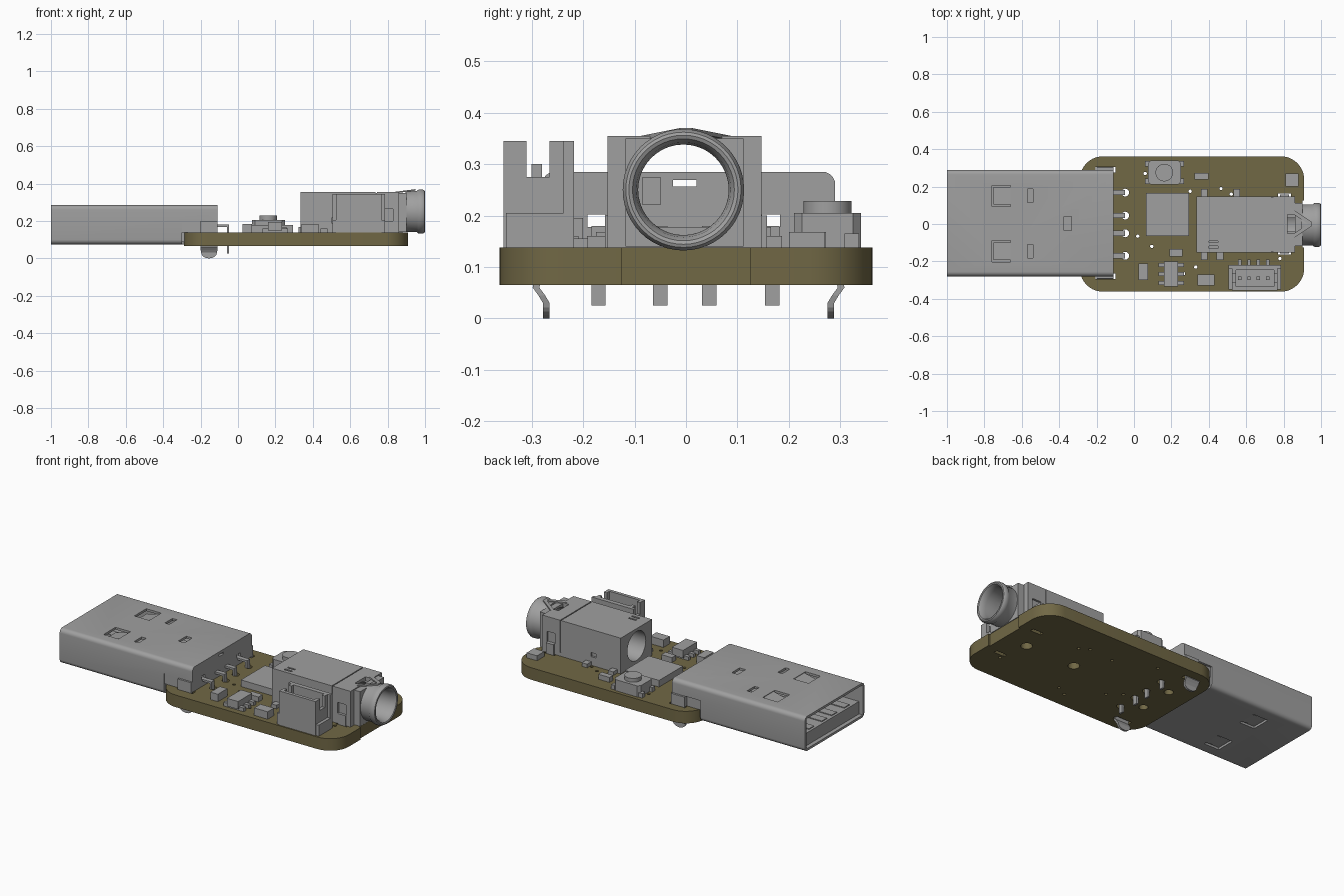
import bpy, bmesh, math
from mathutils import Matrix, Vector

if "Cube" in bpy.data.objects:
    bpy.data.objects.remove(bpy.data.objects["Cube"])


def material(name, rgb):
    m = bpy.data.materials.new(name)
    m.use_nodes = True
    m.diffuse_color = (*rgb, 1)
    m.node_tree.nodes["Principled BSDF"].inputs["Base Color"].default_value = (*rgb, 1)
    return m


GREY = material("plain_grey", (0.35, 0.35, 0.35))
OLIVE = material("board_olive", (0.165, 0.138, 0.06))


def add_box(bm, x0, x1, y0, y1, z0, z1):
    size = Matrix.Diagonal((x1 - x0, y1 - y0, z1 - z0, 1))
    mid = Matrix.Translation(((x0 + x1) / 2, (y0 + y1) / 2, (z0 + z1) / 2))
    bmesh.ops.create_cube(bm, size=1, matrix=mid @ size)


def add_cyl(bm, center, radius, depth, axis="Z", seg=32):
    turn = Matrix.Rotation(math.pi / 2, 4, "Y") if axis == "X" else Matrix()
    bmesh.ops.create_cone(bm, cap_ends=True, segments=seg, radius1=radius, radius2=radius,
                          depth=depth, matrix=Matrix.Translation(center) @ turn)


def finish(name, bm, mat=GREY):
    bmesh.ops.recalc_face_normals(bm, faces=bm.faces)
    me = bpy.data.meshes.new(name)
    bm.to_mesh(me)
    bm.free()
    me.materials.append(mat)
    ob = bpy.data.objects.new(name, me)
    bpy.context.collection.objects.link(ob)
    return ob


def box(name, *dims, mat=GREY, bevel=0, axis=0, seg=6):
    """Box with optional rounding of the edges that run along one axis."""
    bm = bmesh.new()
    add_box(bm, *dims)
    if bevel:
        edges = [e for e in bm.edges
                 if abs((e.verts[0].co - e.verts[1].co).normalized()[axis]) > 0.9]
        bmesh.ops.bevel(bm, geom=edges, offset=bevel, segments=seg, profile=0.5, affect="EDGES")
    return finish(name, bm, mat)


def smooth(ob):
    bpy.ops.object.select_all(action="DESELECT")
    ob.select_set(True)
    bpy.context.view_layer.objects.active = ob
    bpy.ops.object.shade_smooth_by_angle(angle=math.radians(35))


def cut(ob, boxes=(), cyls=()):
    """Subtract boxes and cylinders, then drop the cutter."""
    for kind, items in ((add_box, boxes), (add_cyl, cyls)):
        for item in items:
            bm = bmesh.new()
            kind(bm, *item)
            cutter = finish("cutter", bm, ob.data.materials[0])
            cutter.hide_render = True
            mod = ob.modifiers.new("cut", "BOOLEAN")
            mod.operation, mod.solver, mod.object = "DIFFERENCE", "EXACT", cutter
            bpy.context.view_layer.objects.active = ob
            bpy.ops.object.modifier_apply(modifier=mod.name)
            bpy.data.objects.remove(cutter)


def loft(name, rows):
    """Solid through rows of four points each."""
    bm = bmesh.new()
    rings = [[bm.verts.new(p) for p in row] for row in rows]
    for a, b in zip(rings, rings[1:]):
        for i in range(4):
            bm.faces.new((a[i], a[(i + 1) % 4], b[(i + 1) % 4], b[i]))
    bm.faces.new(rings[0])
    bm.faces.new(rings[-1])
    return finish(name, bm)


TOP, BOTTOM = 0.138, 0.065
PIN_Y = (-0.17, -0.05, 0.045, 0.168)

# Circuit board with drilled holes and slots
board = box("circuit_board", -0.29, 0.91, -0.362, 0.362, BOTTOM, TOP,
            mat=OLIVE, bevel=0.125, axis=2, seg=10)
vias = [(0.06, 0.27), (0.3, 0.175), (0.465, 0.19), (0.52, 0.16), (0.02, -0.065),
        (0.095, -0.12), (0.265, -0.265), (0.33, -0.23), (0.78, -0.185)]
holes = [(x, y, 0.009) for x, y in vias] + [(-0.047, y, 0.021) for y in PIN_Y]
holes += [(0.42, 0, 0.032), (0.75, 0, 0.032), (-0.15, 0.11, 0.025), (-0.15, -0.1, 0.025)]
slots = [(-0.205, -0.1, 0.275, 0.305, 0, 0.2), (-0.205, -0.1, -0.295, -0.265, 0, 0.2),
         (0.77, 0.84, 0.14, 0.162, 0, 0.2), (0.77, 0.84, -0.162, -0.14, 0, 0.2),
         (0.9, 1, -0.125, 0.125, 0, 0.2)]
cut(board, slots, [((x, y, 0.1), r, 0.3, "Z", 16) for x, y, r in holes])
smooth(board)

# Plug shell: rounded tube, closed at the rear, with spring windows
shell = box("plug_shell", -1, -0.11, -0.28, 0.29, 0.075, 0.285, bevel=0.025, axis=0)
windows = [(-0.375, -0.335, -0.035, 0.04, 0.25, 0.3)]
for y in (-0.145, 0.15):
    windows += [(-0.76, -0.66, y - 0.057, y + 0.057, 0.25, 0.3),
                (-0.76, -0.66, y - 0.057, y + 0.057, 0.05, 0.1),
                (-0.57, -0.54, y - 0.036, y + 0.036, 0.25, 0.3),
                (-0.2, 0, y - 0.025 + 0.15 * y, y + 0.01 + 0.15 * y, 0.178, 0.202)]
windows += [(-0.2, 0, -0.025, 0.02, 0.256, 0.269),
            (-0.3, -0.2, -0.4, -0.25, 0.05, 0.2), (-0.3, -0.2, 0.25, 0.4, 0.05, 0.2)]
cut(shell, [(-1.05, -0.125, -0.266, 0.276, 0.089, 0.271),
            (-0.29, 0, -0.4, 0.4, 0, TOP)] + windows)
smooth(shell)

# Plug tongue, contacts and sprung flaps
box("plug_tongue", -0.975, -0.285, -0.264, 0.274, 0.088, 0.165)
box("plug_rear_insert", -0.285, -0.125, -0.264, 0.274, TOP, 0.176)
for side, y in (("right", -0.27), ("left", 0.272)):
    box("plug_cheek_" + side, -0.31, -0.19, y - 0.006, y + 0.006, TOP, 0.21)
for y in PIN_Y:
    box("plug_contact", -0.96, -0.3, y - 0.025, y + 0.025, 0.165, 0.17)
for y in (-0.145, 0.15):
    for z, dz in ((0.277, -0.022), (0.077, 0.012)):
        loft("spring_flap", [[(x, y - 0.047, h), (x, y + 0.047, h),
                              (x, y + 0.047, h + 0.006), (x, y - 0.047, h + 0.006)]
                             for x, h in ((-0.75, z + dz), (-0.655, z))])

# Plug pins bent down through the board
for y in PIN_Y:
    box("plug_pin_top", -0.13, -0.048, y - 0.014, y + 0.014, 0.168, 0.18)
    box("plug_pin_leg", -0.06, -0.048, y - 0.014, y + 0.014, 0.025, 0.18)

# Rounded, kinked mounting legs
for side, s in (("left", 1), ("right", -1)):
    rows = [(0.2, 0.045, 0.284), (0.085, 0.045, 0.284), (0.06, 0.045, 0.29),
            (0.045, 0.045, 0.279), (0.03, 0.042, 0.27)]
    rows += [(0.03 - 0.03 * math.sin(a), 0.042 * math.cos(a), 0.27)
             for a in (0.3, 0.6, 0.9, 1.2, 1.5)]
    loft("mounting_leg_" + side,
         [[(-0.155 + sx * w, 0.005 + s * (y + t), z)
           for sx, t in ((-1, 0), (1, 0), (1, 0.013), (-1, 0.013))] for z, w, y in rows])

# Audio jack housing with through bore
jack = box("jack_housing", 0.335, 0.862, -0.153, 0.147, TOP, 0.355)
recess = [(0.4, 0.45, -0.13, -0.118, 0.345, 0.4), (0.4, 0.45, -0.1, -0.09, 0.345, 0.4),
          (0.82, 0.9, -0.05, 0.05, 0.33, 0.4), (0.736, 0.742, -0.2, 0.2, 0.35, 0.4)]
for y in (-0.153, 0.147):
    recess += [(0.775, 0.83, y - 0.012, y + 0.012, 0.2, 0.265),
               (0.736, 0.742, y - 0.006, y + 0.006, 0.16, 0.4),
               (0.5, 0.535, y - 0.012, y + 0.012, 0.19, 0.215)]
bore = ((0.65, -0.005, 0.25), 0.088, 0.8, "X", 40)
cut(jack, recess, [bore])
smooth(jack)
bezel = box("jack_bezel", 0.86, 0.902, -0.118, 0.112, 0.14, 0.35)
cut(bezel, [], [bore])
smooth(bezel)
box("jack_bore_contact", 0.55, 0.7, -0.085, -0.05, 0.22, 0.275)
for side, y in (("left", 0.151), ("right", -0.151)):
    box("jack_bracket_leg_" + side, 0.78, 0.83, y - 0.006, y + 0.006, 0.09, 0.2)

# Flared collar, revolved around the bore axis
bm = bmesh.new()
outline = [(0.895, 0.088), (0.895, 0.11), (0.955, 0.11), (0.965, 0.117), (0.988, 0.118),
           (0.998, 0.112), (1.0, 0.106), (0.997, 0.099), (0.985, 0.092), (0.96, 0.088)]
verts = [bm.verts.new((x, -0.005, 0.25 + r)) for x, r in outline]
ring = [bm.edges.new((v, verts[i - 1])) for i, v in enumerate(verts)]
bmesh.ops.spin(bm, geom=verts + ring, cent=(0, -0.005, 0.25), axis=(1, 0, 0),
               angle=math.tau, steps=48)
bmesh.ops.remove_doubles(bm, verts=bm.verts, dist=0.0005)
smooth(finish("jack_collar", bm))

# Forked spring on top of the jack
for side, s in (("left", 1), ("right", -1)):
    a, b = Vector((0.82, 0.085 * s, 0.345)), Vector((0.95, 0, 0.362))
    loft("fork_arm_" + side,
         [[p + Vector(o) for o in ((0, -0.012, 0), (0, 0.012, 0), (0, 0.012, 0.008),
                                   (0, -0.012, 0.008))] for p in (a, b)])

# Solder tabs beside the jack
for x, y in ((0.375, 0.165), (0.55, 0.165), (0.375, -0.17), (0.46, -0.17)):
    box("jack_tab", x - 0.018, x + 0.018, y - 0.022, y + 0.022, TOP, 0.16)

# Pin header socket
socket = box("socket_body", 0.525, 0.768, -0.355, -0.232, TOP, 0.345)
cavity = [(0.545, 0.748, -0.335, -0.245, 0.18, 0.4)]
cut(socket, cavity + [(0.4, 0.9, -0.31, -0.265, 0.275, 0.4)])
box("socket_rear_wall", 0.505, 0.785, -0.238, -0.218, TOP, 0.345)
for x in (0.515, 0.777):
    box("socket_foot", x - 0.01, x + 0.01, -0.35, -0.235, TOP, 0.205)
for x in (0.565, 0.615, 0.665, 0.715):
    box("socket_pin", x - 0.009, x + 0.009, -0.3, -0.28, 0.17, 0.3)
    box("socket_lead", x - 0.009, x + 0.009, -0.22, -0.19, TOP, 0.155)

# Push button
box("button_base", 0.075, 0.25, 0.21, 0.34, TOP, 0.205, bevel=0.015, axis=2, seg=1)
for x in (0.07, 0.255):
    for y in (0.228, 0.322):
        box("button_terminal", x - 0.012, x + 0.012, y - 0.014, y + 0.014, TOP, 0.165)
bm = bmesh.new()
add_cyl(bm, (0.162, 0.275, 0.215), 0.047, 0.026)
smooth(finish("button_cap", bm))

# Main chip and small leaded chip
box("main_chip", 0.065, 0.295, -0.065, 0.165, TOP, 0.178)
box("small_chip", 0.16, 0.235, -0.335, -0.2, TOP + 0.01, 0.195)
for y in (-0.315, -0.267, -0.22):
    box("small_chip_leads", 0.13, 0.266, y - 0.011, y + 0.011, TOP, 0.16)

# Small surface parts: centre, size, height
for x, y, w, d, h in ((0.05, -0.255, 0.05, 0.09, 0.045), (0.225, -0.155, 0.07, 0.04, 0.03),
                      (0.385, -0.3, 0.09, 0.06, 0.045), (0.36, 0.255, 0.075, 0.035, 0.03),
                      (0.845, 0.235, 0.07, 0.07, 0.03)):
    box("surface_part", x - w / 2, x + w / 2, y - d / 2, y + d / 2, TOP, TOP + h)
